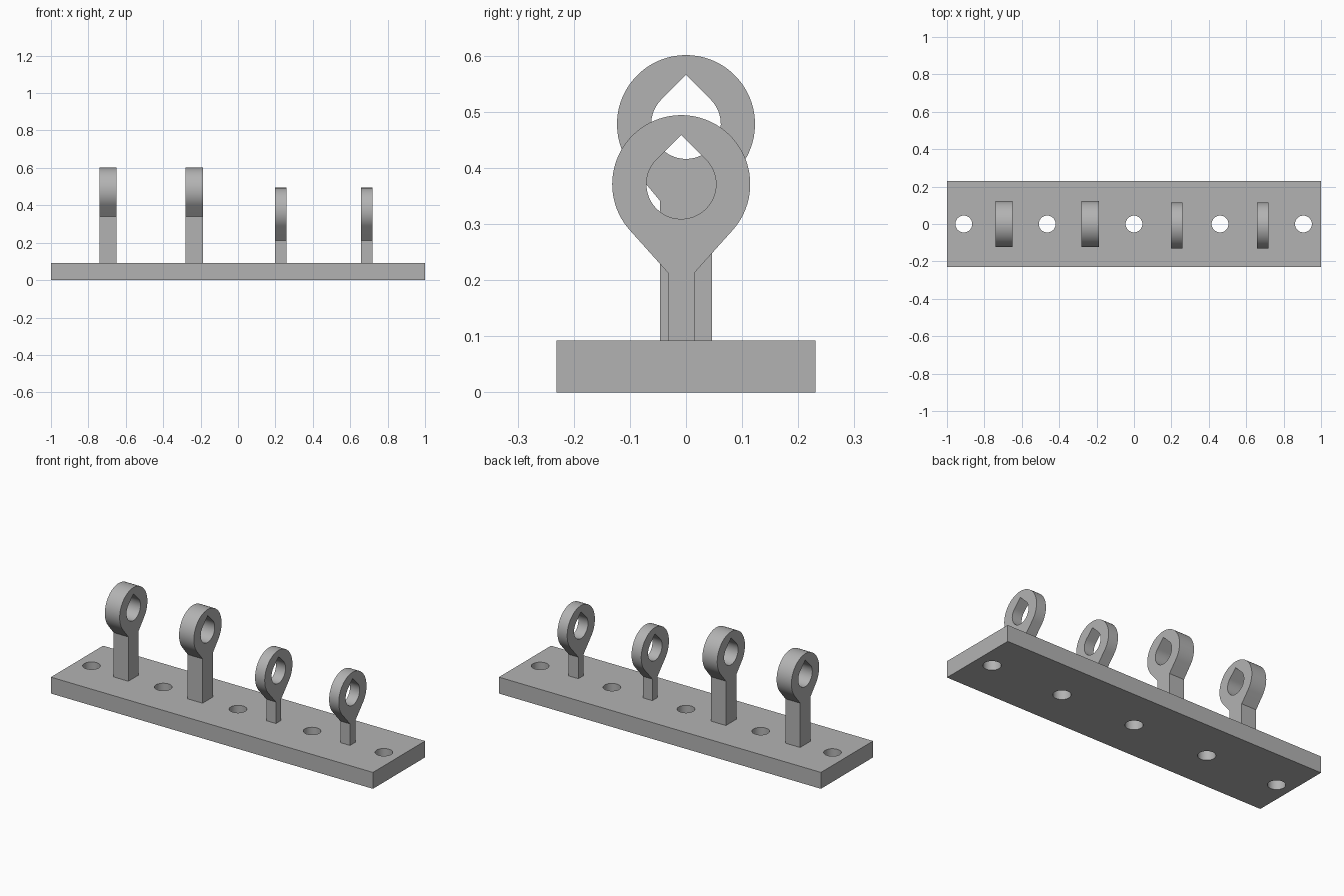
import bpy, bmesh, math
from mathutils import Vector, Matrix

if "Cube" in bpy.data.objects:
    bpy.data.objects.remove(bpy.data.objects["Cube"], do_unlink=True)

grey = bpy.data.materials.new("plain grey")
grey.use_nodes = True
COLOUR = (0.45, 0.45, 0.45, 1)
grey.diffuse_color = COLOUR
grey.node_tree.nodes["Principled BSDF"].inputs["Base Color"].default_value = COLOUR

BASE_TOP = 0.092


def arc(cx, cy, r, start, end, n, closed=False):
    """Points on a circle, angles in degrees."""
    steps = n if closed else n - 1
    angles = [math.radians(start + (end - start) * i / steps) for i in range(n)]
    return [(cx + r * math.cos(a), cy + r * math.sin(a)) for a in angles]


def extruded(name, loops, depth, matrix):
    """Fill an outline with holes, extrude it along its normal and place it."""
    bm = bmesh.new()
    for points in loops:
        verts = [bm.verts.new((u, v, 0)) for u, v in points]
        for a, b in zip(verts, verts[1:] + verts[:1]):
            bm.edges.new((a, b))
    bmesh.ops.triangle_fill(bm, use_beauty=True, edges=bm.edges[:], normal=(0, 0, 1))
    out = bmesh.ops.extrude_face_region(bm, geom=bm.faces[:], use_keep_orig=True)
    moved = [g for g in out["geom"] if isinstance(g, bmesh.types.BMVert)]
    bmesh.ops.translate(bm, vec=Vector((0, 0, depth)), verts=moved)
    bmesh.ops.recalc_face_normals(bm, faces=bm.faces[:])
    bm.transform(matrix)
    mesh = bpy.data.meshes.new(name)
    bm.to_mesh(mesh)
    bm.free()
    mesh.materials.append(grey)
    obj = bpy.data.objects.new(name, mesh)
    bpy.context.collection.objects.link(obj)
    bpy.ops.object.select_all(action="DESELECT")
    obj.select_set(True)
    bpy.context.view_layer.objects.active = obj
    bpy.ops.object.shade_smooth_by_angle(angle=math.radians(25))
    return obj


# Base plate with five screw holes
outline = [(-1, -0.231), (1, -0.231), (1, 0.231), (-1, 0.231)]
holes = [arc(x, 0, 0.045, 0, 360, 40, True) for x in (-0.91, -0.464, 0, 0.46, 0.906)]
extruded("base_plate", [outline] + holes, BASE_TOP, Matrix())


def eye_post(name, x, y, z, width, stem, neck_z):
    """Ring on a stem, with a teardrop hole pointing up; drawn in the y-z plane."""
    ring, bore = 0.123, 0.062
    drop = z - neck_z
    # Angle from straight down at which the neck line touches the ring
    touch = math.degrees(math.atan2(stem, drop) + math.acos(ring / math.hypot(stem, drop)))
    outer = [(y - stem, BASE_TOP), (y + stem, BASE_TOP), (y + stem, neck_z)]
    outer += arc(y, z, ring, touch - 90, 270 - touch, 64)
    outer += [(y - stem, neck_z)]
    hole = arc(y, z, bore, 135, 405, 48) + [(y, z + bore * math.sqrt(2))]
    # Drawing axes u, v and the extrusion become world y, z and x
    place = Matrix(((0, 0, 1, x - width / 2), (1, 0, 0, 0), (0, 1, 0, 0), (0, 0, 0, 1)))
    extruded(name, [outer, hole], width, place)


# Two tall wide posts and two short thin posts
for i, x in enumerate((-0.695, -0.234), 1):
    eye_post(f"tall_eye_post_{i}", x, 0, 0.478, 0.092, 0.046, 0.341)
for i, x in enumerate((0.228, 0.688), 1):
    eye_post(f"short_eye_post_{i}", x, -0.0085, 0.371, 0.06, 0.0235, 0.213)
